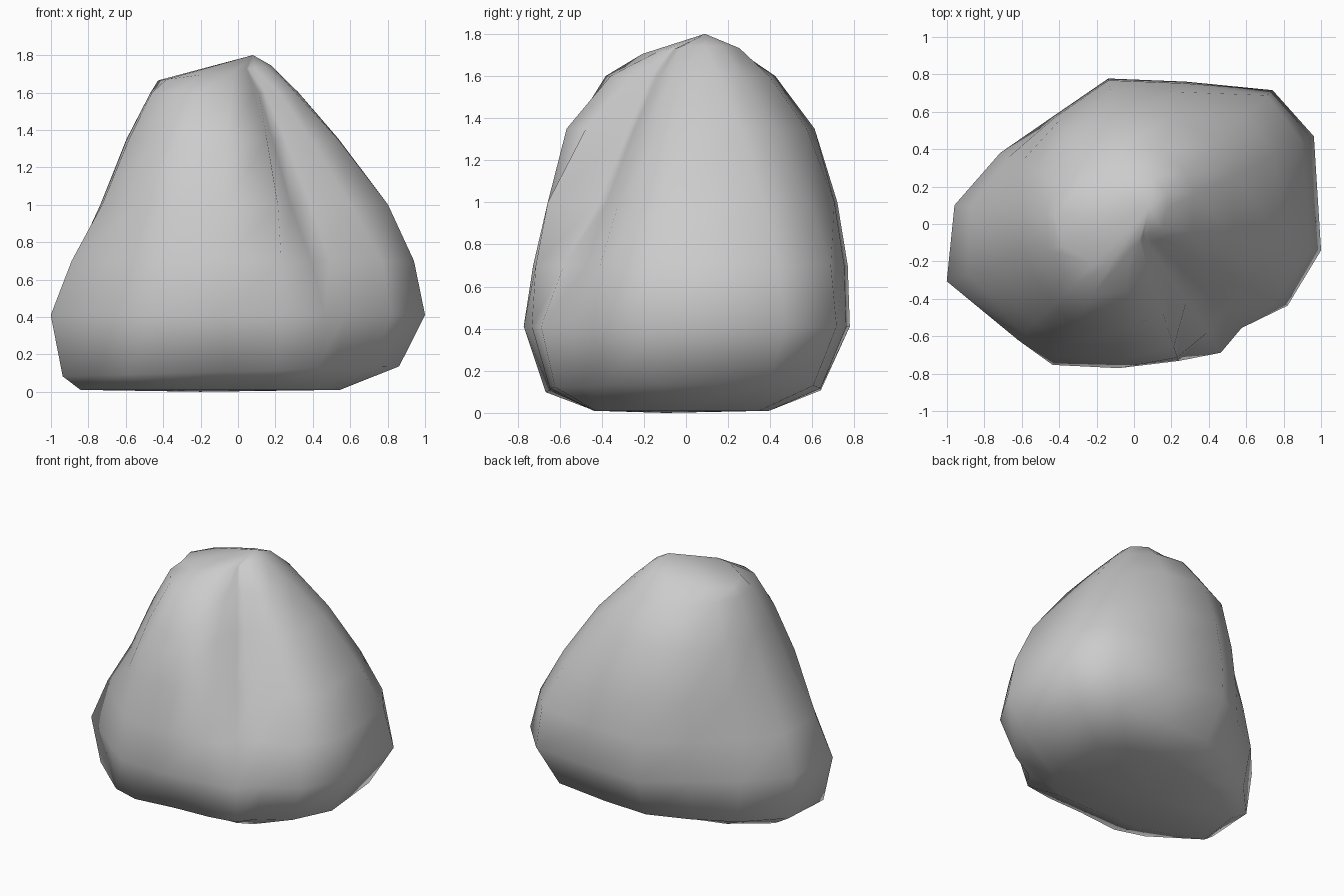
import bpy, bmesh
from math import radians, cos, sin

# Directions of the rock's main corners, seen from above (degrees)
ANGLES = [-8, 26, 44, 70, 100, 127, 152, 174, 197, 225, 240, 264, 288, 304, 316, 332]

# Cross-sections from base to crown: height, tilt along x, radius per direction
# (the dip at 304-316 degrees is the groove running down the front right)
SECTIONS = [
    (0.01, 0.0, [.55, .55, .50, .42, .40, .45, .60, .80, .88, .60, .50, .44, .46, .52, .55, .55]),
    (0.11, 0.03, [.87, .90, .87, .68, .65, .65, .76, .92, .98, .84, .77, .65, .68, .75, .72, .82]),
    (0.41, 0.0, [1.01, 1.07, 1.03, .81, .79, .72, .81, .965, 1.047, .877, .87, .775, .77, .83, .80, .93]),
    (0.70, 0.0, [.95, 1.00, .99, .80, .78, .71, .76, .88, .93, .83, .82, .73, .75, .70, .68, .87]),
    (1.00, 0.0, [.81, .84, .84, .75, .73, .68, .69, .74, .76, .75, .74, .66, .69, .50, .54, .68]),
    (1.35, 0.0, [.54, .60, .62, .61, .62, .61, .60, .60, .61, .61, .62, .57, .50, .33, .35, .44]),
    (1.60, 0.0, [.31, .36, .39, .42, .43, .43, .45, .47, .48, .47, .44, .36, .27, .20, .20, .25]),
    (1.72, 0.13, [.15, .20, .24, .27, .26, .28, .36, .43, .40, .30, .24, .13, .10, .08, .08, .10]),
]

bm = bmesh.new()
rings = []
for z, tilt, radii in SECTIONS:
    ring = []
    for a, r in zip(ANGLES, radii):
        x, y = r * cos(radians(a)), r * sin(radians(a))
        ring.append(bm.verts.new((x, y, z + tilt * x)))
    rings.append(ring)

# Skin the sides
n = len(ANGLES)
for low, high in zip(rings, rings[1:]):
    for i in range(n):
        j = (i + 1) % n
        bm.faces.new((low[i], low[j], high[j], high[i]))

# Close the base and the off-centre peak
base = bm.verts.new((-0.2, -0.1, 0.0))
peak = bm.verts.new((0.08, 0.09, 1.80))
for i in range(n):
    j = (i + 1) % n
    bm.faces.new((rings[0][j], rings[0][i], base))
    bm.faces.new((rings[-1][i], rings[-1][j], peak))
bmesh.ops.recalc_face_normals(bm, faces=bm.faces)

mesh = bpy.data.meshes.new("boulder")
bm.to_mesh(mesh)
bm.free()
boulder = bpy.data.objects.new("boulder", mesh)
bpy.context.collection.objects.link(boulder)

# Smooth weathered surface
for p in mesh.polygons:
    p.use_smooth = True
